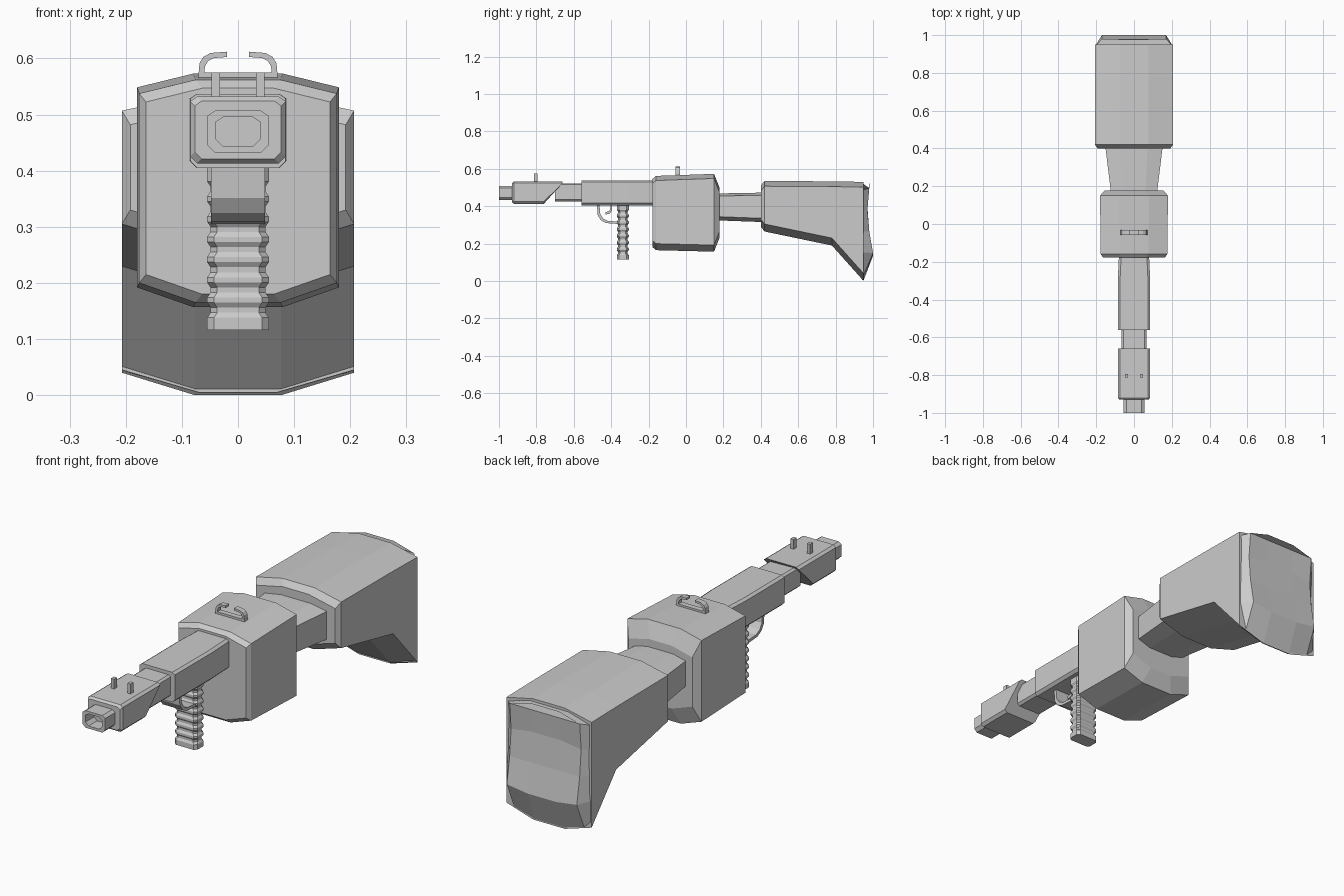
import bpy
import bmesh
from math import cos, sin, pi, copysign

cube = bpy.data.objects.get("Cube")
if cube:
    bpy.data.objects.remove(cube, do_unlink=True)

grey = bpy.data.materials.new("plain grey")
grey.use_nodes = True
grey.diffuse_color = (0.6, 0.6, 0.6, 1)
shader = grey.node_tree.nodes["Principled BSDF"]
shader.inputs["Base Color"].default_value = grey.diffuse_color


def loft(name, rings):
    """Skin closed rings of points and cap both ends."""
    bm = bmesh.new()
    rows = [[bm.verts.new(point) for point in ring] for ring in rings]
    for ring, following in zip(rows, rows[1:]):
        for i in range(len(ring)):
            bm.faces.new((ring[i - 1], ring[i], following[i], following[i - 1]))
    bm.faces.new(rows[0])
    bm.faces.new(rows[-1])
    bmesh.ops.recalc_face_normals(bm, faces=bm.faces[:])
    mesh = bpy.data.meshes.new(name)
    bm.to_mesh(mesh)
    bm.free()
    mesh.materials.append(grey)
    bpy.context.collection.objects.link(bpy.data.objects.new(name, mesh))


def mirrored(half):
    """Complete a ring from the points on its left half."""
    return half + [(-x, y, z) for x, y, z in reversed(half)]


def section(y, width, bottom, top, drop, corner, rake=0):
    """Eight-sided cross-section; the upper shoulders are shallower."""
    flat = width - corner
    return mirrored([(flat, y, top), (width, y, top - drop * 0.7),
                     (width, y - rake, bottom + drop), (flat, y - rake, bottom)])


def inset(ring, sideways, upright, along=0):
    """Shrink a ring towards its middle and shift it along the length."""
    middle = sum(z for x, y, z in ring) / len(ring)
    return [(x - copysign(sideways, x), y + along, z - copysign(upright, z - middle))
            for x, y, z in ring]


def quarter_band(centre, radii, inner):
    """Outline of a squarish curved strap covering a quarter turn."""
    steps = [pi / 8 * i for i in range(5)]
    outer_curve = [(cos(a) ** 0.6, sin(a) ** 0.6) for a in steps]
    inner_curve = [(u * inner, v * inner) for u, v in reversed(outer_curve)]
    return [(centre[0] + u * radii[0], centre[1] + v * radii[1])
            for u, v in outer_curve + inner_curve]


def sideways_plate(name, outline, width):
    loft(name, [[(x, y, z) for y, z in outline] for x in (-width, width)])


def block(name, x, y, z, width, depth, height):
    """Box standing on height z, centred on x and y."""
    base = [(x + u * width / 2, y + v * depth / 2)
            for u, v in ((-1, -1), (1, -1), (1, 1), (-1, 1))]
    loft(name, [[(u, v, level) for u, v in base] for level in (z, z + height)])


# Stock with a steep toe
stock_front = section(y=0.42, width=0.207, bottom=0.265, top=0.535, drop=0.04, corner=0.13)
stock_knee = section(y=0.78, width=0.207, bottom=0.19, top=0.533, drop=0.04, corner=0.13)
stock_toe = section(y=0.95, width=0.207, bottom=0, top=0.53, drop=0.04, corner=0.13)
loft("stock", [inset(stock_front, sideways=0.015, upright=0.025, along=-0.02),
               stock_front, stock_knee, stock_toe])

# Curved butt plate, lofted from toe to heel
plate_rings = []
for i, depth in enumerate((0.95, 1, 0.98, 0.97, 0.98)):
    edge = 0.045 + 0.11 * i
    crown = 0.02 * (i - 2)
    plate_rings.append(mirrored([
        (0.07, depth, edge + crown), (0.17, depth, edge + crown * 0.3),
        (0.207, 0.94, edge), (0.07, 0.94, edge + crown)]))
loft("butt_plate", plate_rings)

# Neck widening towards the stock
loft("neck", [
    section(y=0.15, width=0.12, bottom=0.325, top=0.468, drop=0.02, corner=0.06),
    section(y=0.42, width=0.153, bottom=0.315, top=0.473, drop=0.02, corner=0.08)])

# Large faceted body with a thin front bevel and a deep rear one
body_front = section(y=-0.16, width=0.176, bottom=0.165, top=0.562, drop=0.035, corner=0.1)
body_rear = section(y=0.15, width=0.18, bottom=0.157, top=0.573, drop=0.035, corner=0.1)
loft("body", [inset(body_front, sideways=0.012, upright=0.015, along=-0.018),
              body_front, body_rear,
              inset(body_rear, sideways=0.025, upright=0.07, along=0.028)])

# Barrel stages
loft("rear_barrel_cover", [
    section(y=y, width=width, bottom=0.405, top=0.537, drop=0.012, corner=0.012)
    for y, width in ((-0.56, 0.085), (-0.3, 0.086), (-0.15, 0.079))])
loft("barrel_tube", [
    section(y=y, width=0.065, bottom=0.425, top=0.522, drop=0.01, corner=0.01)
    for y in (-0.7, -0.55)])
cover_front = section(y=-0.92, width=0.085, bottom=0.413, top=0.532, drop=0.012, corner=0.012)
cover_rear = section(y=-0.66, width=0.085, bottom=0.413, top=0.532, drop=0.012, corner=0.012,
                     rake=0.1)
loft("front_barrel_cover", [inset(cover_front, sideways=0.008, upright=0.008, along=-0.01),
                            cover_front, cover_rear])

# Hollow muzzle: outside, rim, bore
muzzle_back, muzzle_rim = [
    section(y=y, width=0.055, bottom=0.432, top=0.507, drop=0.014, corner=0.014)
    for y in (-0.92, -1)]
bore_rim = inset(muzzle_rim, sideways=0.015, upright=0.011)
loft("muzzle", [muzzle_back, muzzle_rim, bore_rim,
                inset(bore_rim, sideways=0, upright=0, along=0.06)])


def grip_ring(z, width):
    depth = width - 0.023
    bevel = 0.012
    half = [(width - bevel, -depth), (width, bevel - depth),
            (width, depth - bevel), (width - bevel, depth)]
    return mirrored([(x, y - 0.338, z) for x, y in half])


# Grip with alternating ribs and grooves
rib, groove, rib_step = 0.055, 0.049, 0.009
grip_rings = [grip_ring(0.116, rib)]
for i in range(28):
    grip_rings.append(grip_ring(0.138 + rib_step * i, groove if i % 4 in (1, 2) else rib))
grip_rings.append(grip_ring(0.415, rib))
loft("grip", grip_rings)

# Trigger guard and hooked trigger
sideways_plate("trigger_guard",
               quarter_band(centre=(-0.36, 0.41), radii=(-0.117, -0.105), inner=0.88),
               width=0.048)
sideways_plate("trigger",
               quarter_band(centre=(-0.43, 0.41), radii=(0.035, -0.054), inner=0.75),
               width=0.012)

# Sights, mirrored left and right
for side, name in ((1, "left"), (-1, "right")):
    block(name + "_front_sight", x=side * 0.04, y=-0.803, z=0.525,
          width=0.015, depth=0.02, height=0.05)
    claw = quarter_band(centre=(0.02, 0.565), radii=(0.051, 0.047), inner=0.8)
    loft(name + "_rear_sight_claw",
         [[(side * x, y, z) for x, z in claw] for y in (-0.057, -0.033)])
block("rear_sight_base", x=0, y=-0.045, z=0.555, width=0.13, depth=0.024, height=0.02)
